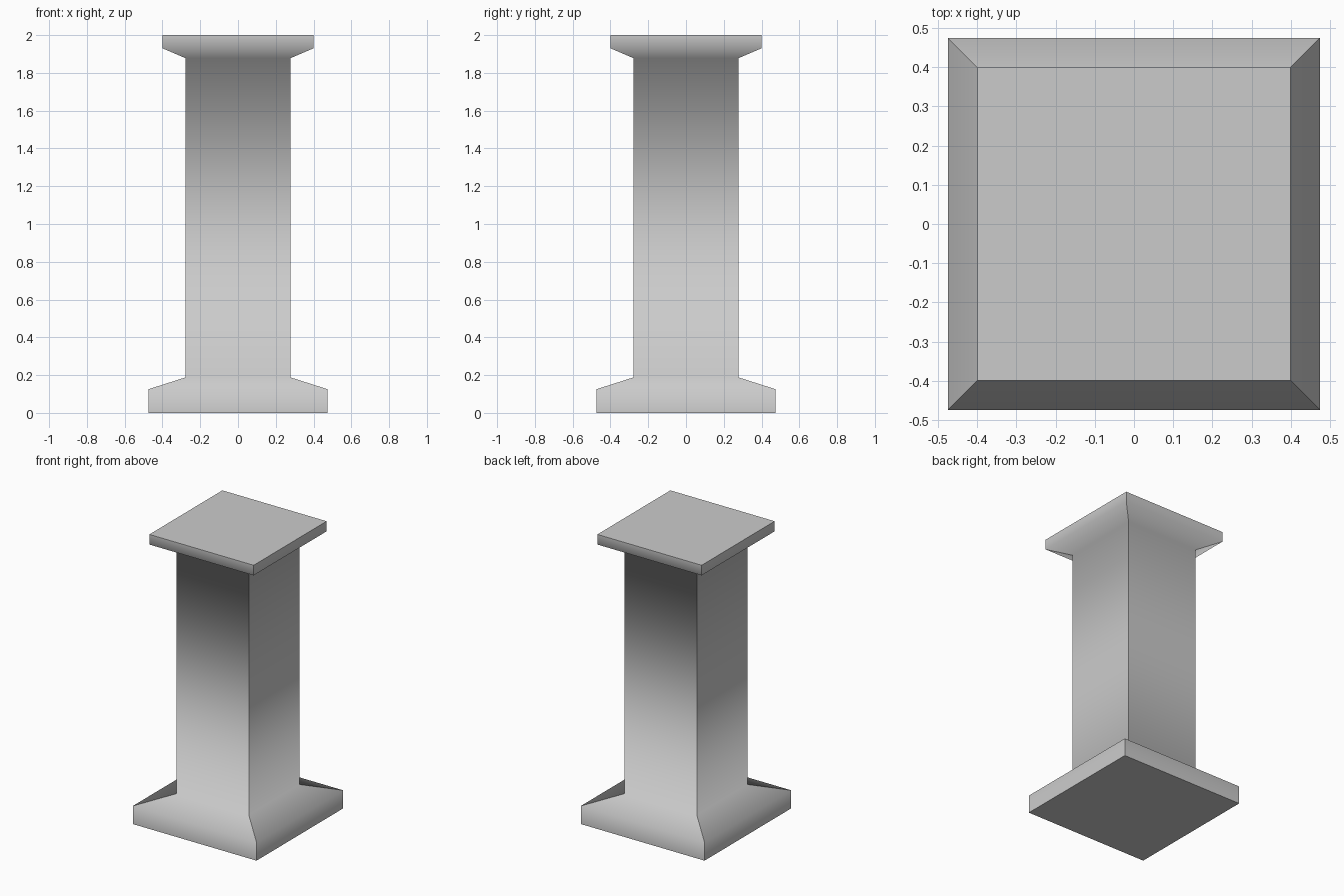
import bpy, bmesh

if "Cube" in bpy.data.objects:
    bpy.data.objects.remove(bpy.data.objects["Cube"])

# Half-width and height of each square ring, from the floor up
PROFILE = [(0.475, 0.0), (0.475, 0.125), (0.278, 0.188),
           (0.278, 1.878), (0.40, 1.93), (0.40, 2.0)]
CORNERS = [(-1, -1), (1, -1), (1, 1), (-1, 1)]

bm = bmesh.new()
rings = [[bm.verts.new((sx * r, sy * r, z)) for sx, sy in CORNERS]
         for r, z in PROFILE]

# Side walls
for low, high in zip(rings, rings[1:]):
    for i in range(4):
        j = (i + 1) % 4
        bm.faces.new((low[i], low[j], high[j], high[i])).smooth = True

# Flat bottom and top
bm.faces.new(rings[0][::-1])
bm.faces.new(rings[-1])

# Sharp corners and rims, soft shading up each side
for e in bm.edges:
    if abs(e.verts[0].co.z - e.verts[1].co.z) > 1e-4:
        e.smooth = False
for ring in (rings[0], rings[-1]):
    for i in range(4):
        bm.edges.get((ring[i], ring[(i + 1) % 4])).smooth = False

mesh = bpy.data.meshes.new("pedestal_column")
bm.to_mesh(mesh)
bm.free()
column = bpy.data.objects.new("pedestal_column", mesh)
bpy.context.collection.objects.link(column)
